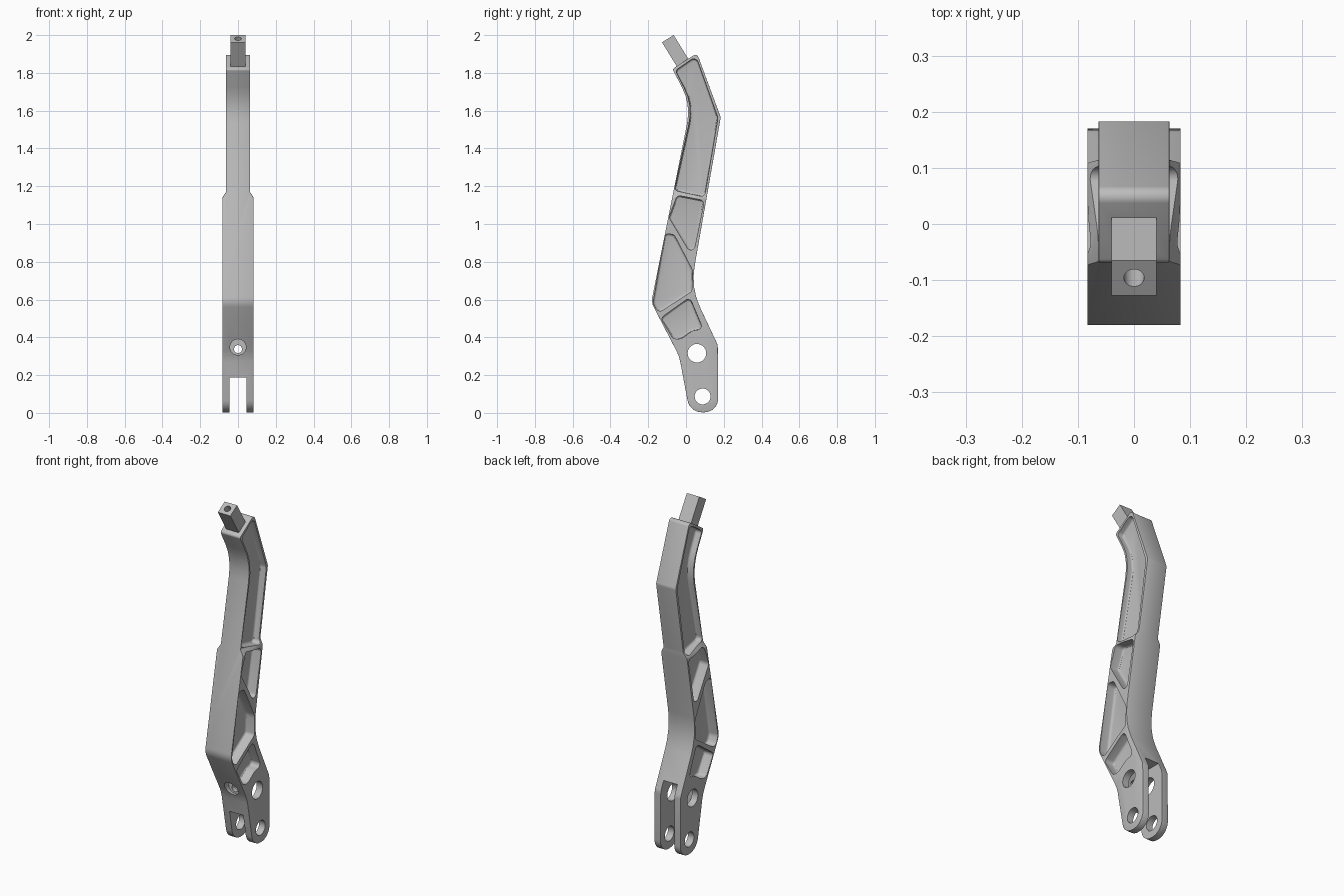
import bpy, bmesh, math
from mathutils import Vector

cube = bpy.data.objects.get("Cube")
if cube:
    bpy.data.objects.remove(cube, do_unlink=True)

# One plain grey metal
metal = bpy.data.materials.new("grey_metal")
metal.use_nodes = True
GREY = (0.5, 0.5, 0.5, 1)
metal.diffuse_color = GREY
metal.node_tree.nodes["Principled BSDF"].inputs["Base Color"].default_value = GREY


def rounded(corners):
    """Polygon from (u, v, radius) corners, each replaced with an arc."""
    out = []
    for i, (u, v, r) in enumerate(corners):
        p = Vector((u, v))
        a = Vector(corners[i - 1][:2]) - p
        b = Vector(corners[(i + 1) % len(corners)][:2]) - p
        ang = a.angle(b)
        if r <= 0 or ang > 3.1:
            out.append(p)
            continue
        t = min(r / math.tan(ang / 2), 0.49 * min(a.length, b.length))
        r = t * math.tan(ang / 2)
        a.normalize()
        b.normalize()
        c = p + (a + b).normalized() * (r / math.sin(ang / 2))
        v0, v1, sweep = p + a * t - c, p + b * t - c, math.pi - ang
        n = max(2, math.ceil(sweep / 0.2))
        for k in range(n + 1):
            f = k / n
            out.append(c + (v0 * math.sin((1 - f) * sweep) + v1 * math.sin(f * sweep)) / math.sin(sweep))
    return out


def circle(u, v, r, n=40):
    return [Vector((u + r * math.cos(k * math.tau / n), v + r * math.sin(k * math.tau / n))) for k in range(n)]


def prism(name, pts, axis, lo, hi, floor_fillet=0.0):
    """Extrude a (y, z) polygon along X, or an (x, z) polygon along Y."""
    bm = bmesh.new()

    def ring(d):
        return [bm.verts.new((d, p[0], p[1]) if axis == "X" else (p[0], d, p[1])) for p in pts]
    low, high = ring(lo), ring(hi)
    floor = bm.faces.new(low)
    bm.faces.new(high)
    for i in range(len(pts)):
        j = (i + 1) % len(pts)
        bm.faces.new((low[i], low[j], high[j], high[i]))
    bmesh.ops.recalc_face_normals(bm, faces=bm.faces)
    if floor_fillet:
        bmesh.ops.bevel(bm, geom=list(floor.edges), offset=floor_fillet, segments=3,
                        profile=0.5, affect="EDGES", clamp_overlap=True)
    mesh = bpy.data.meshes.new(name)
    bm.to_mesh(mesh)
    bm.free()
    mesh.materials.append(metal)
    obj = bpy.data.objects.new(name, mesh)
    bpy.context.collection.objects.link(obj)
    return obj


def apply(obj, mod):
    bpy.context.view_layer.objects.active = obj
    bpy.ops.object.modifier_apply(modifier=mod.name)


def combine(obj, tool, operation):
    mod = obj.modifiers.new("combine", "BOOLEAN")
    mod.operation, mod.solver, mod.object = operation, "EXACT", tool
    apply(obj, mod)
    bpy.data.objects.remove(tool, do_unlink=True)


# Side profile of the bent arm, then trimmed to its stepped width
arm = prism("lever_arm", rounded([
    (0.02, 0.003, 0.078), (-0.036, 0.30, 0.2), (-0.184, 0.585, 0.08), (0.026, 1.635, 0.4),
    (-0.072, 1.82, 0.012), (0.058, 1.905, 0.02), (0.184, 1.565, 0.03), (0.0255, 0.663, 0.36),
    (0.168, 0.36, 0.06), (0.171, 0.003, 0.08)]), "X", -0.083, 0.083)
half = [(0.083, -0.1, 0), (0.083, 1.14, 0.03), (0.063, 1.17, 0.02), (0.063, 2.1, 0)]
width = prism("width_trim", rounded(half + [(-x, z, r) for x, z, r in reversed(half)]), "Y", -0.5, 0.5)
combine(arm, width, "INTERSECT")
edge = arm.modifiers.new("edge_rounding", "BEVEL")
edge.width, edge.segments, edge.limit_method, edge.angle_limit = 0.005, 2, "ANGLE", math.radians(45)
apply(arm, edge)

# Square peg on the head
tip_front, tip_back = Vector((-0.127, 1.962)), Vector((-0.065, 2.0))
down = Vector((0.522, -0.853))
peg = prism("end_peg", [tip_front, tip_back, tip_back + down * 0.18, tip_front + down * 0.18], "X", -0.04, 0.04)
combine(arm, peg, "UNION")

# Blind hole along the peg axis
bore = prism("peg_bore", circle(0, 0, 0.018, 24), "Y", -0.08, 0.08)
bore.rotation_euler.x = math.atan2(down.y, down.x)
bore.location = Vector((0, *((tip_front + tip_back) / 2)))
bpy.context.view_layer.update()
combine(arm, bore, "DIFFERENCE")

# Lightening pockets, mirrored on both sides
R = 0.022
POCKETS = [
    [(-0.056, 1.812, 0.02), (0.053, 1.888, 0.025), (0.169, 1.562, 0.04), (0.098, 1.143, R),
     (-0.062, 1.178, R), (0.038, 1.63, 0.38)],
    [(-0.046, 1.152, R), (0.097, 1.124, R), (0.036, 0.825, R), (-0.09, 1.035, 0.03)],
    [(-0.11, 0.952, 0.03), (-0.062, 0.942, R), (0.035, 0.755, 0.06), (0.031, 0.644, R),
     (-0.148, 0.527, 0.03), (-0.174, 0.585, 0.04)],
    [(-0.134, 0.502, R), (0.02, 0.612, R), (0.09, 0.445, R), (0.035, 0.435, 0.05),
     (-0.03, 0.39, 0.05), (-0.068, 0.393, 0.03)],
]
for pocket in POCKETS:
    for side in (-1, 1):
        tool = prism("pocket_cutter", rounded(pocket), "X", side * 0.027, side * 0.12, 0.012)
        combine(arm, tool, "DIFFERENCE")

# Fork slot, taller at the back than at the front
slot = prism("slot_cutter", rounded([
    (-0.2, -0.1, 0), (-0.2, 0.188, 0), (0.01, 0.188, 0.015), (0.0, 0.33, 0.02),
    (0.03, 0.415, 0.03), (0.3, 0.415, 0), (0.3, -0.1, 0)]), "X", -0.044, 0.044)
combine(arm, slot, "DIFFERENCE")

# Pivot holes across the fork
for y, z, r in ((0.058, 0.316, 0.049), (0.088, 0.087, 0.042)):
    combine(arm, prism("pivot_cutter", circle(y, z, r), "X", -0.2, 0.2), "DIFFERENCE")

# Counterbored bolt hole in the front wall
combine(arm, prism("counterbore", circle(0, 0.348, 0.042), "Y", -0.3, -0.025), "DIFFERENCE")
combine(arm, prism("bolt_hole", circle(0, 0.338, 0.021, 24), "Y", -0.3, 0.05), "DIFFERENCE")

# Smooth shading with sharp edges kept
bpy.ops.object.select_all(action="DESELECT")
arm.select_set(True)
bpy.context.view_layer.objects.active = arm
bpy.ops.object.shade_smooth_by_angle(angle=math.radians(30))
